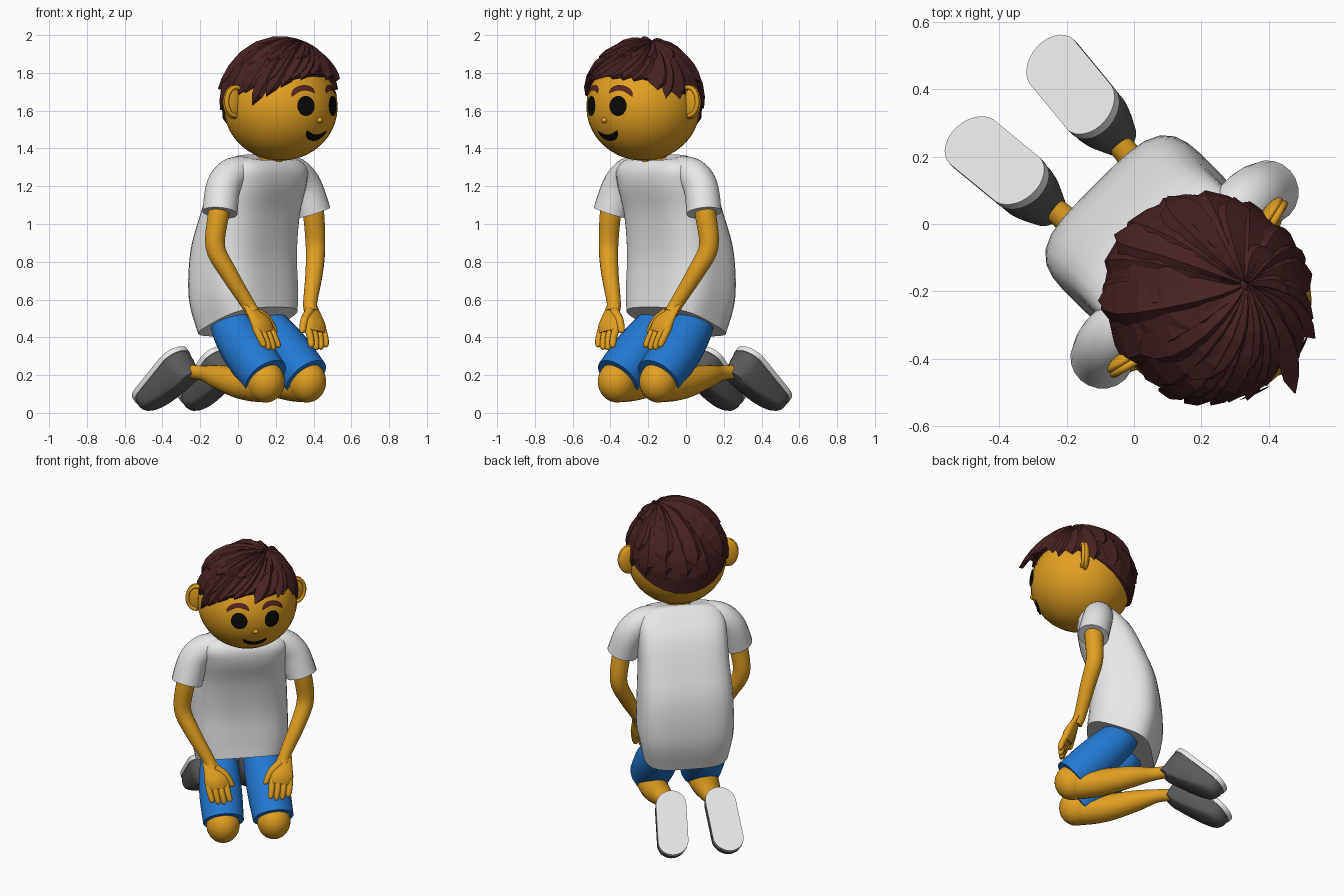
import bpy, bmesh, math, random
from math import sin, cos, pi, radians, sqrt
from mathutils import Vector, Matrix

if "Cube" in bpy.data.objects:
    bpy.data.objects.remove(bpy.data.objects["Cube"])
random.seed(7)
TURN = Matrix.Rotation(radians(45), 4, 'Z')   # parts face -y, then the figure turns


def material(name, r, g, b):
    m = bpy.data.materials.new(name)
    m.use_nodes = True
    m.diffuse_color = (r, g, b, 1)
    bsdf = next(n for n in m.node_tree.nodes if n.type == 'BSDF_PRINCIPLED')
    bsdf.inputs["Base Color"].default_value = (r, g, b, 1)
    return m


SKIN = material("skin", .76, .35, .015)
WHITE = material("shirt white", .83, .83, .83)
BLUE = material("shorts blue", .016, .19, .65)
GREY = material("shoe grey", .1, .1, .1)
SOLE = material("sole light grey", .8, .8, .8)
HAIR = material("hair brown", .065, .016, .016)
BROW = material("brow brown", .1, .02, .018)
BLACK = material("black", .003, .003, .003)


def finish(name, bm, mat, smooth=True):
    bmesh.ops.remove_doubles(bm, verts=bm.verts, dist=1e-5)
    bmesh.ops.recalc_face_normals(bm, faces=bm.faces)
    for f in bm.faces:
        f.smooth = smooth
    me = bpy.data.meshes.new(name)
    bm.to_mesh(me)
    bm.free()
    if smooth:
        me.set_sharp_from_angle(angle=radians(50))
    me.materials.append(mat)
    ob = bpy.data.objects.new(name, me)
    bpy.context.collection.objects.link(ob)
    ob.matrix_world = TURN
    return ob


def loft(bm, rings):
    vs = [[bm.verts.new(p) for p in ring] for ring in rings]
    n = len(vs[0])
    for a, b in zip(vs, vs[1:]):
        for i in range(n):
            j = (i + 1) % n
            bm.faces.new((a[i], a[j], b[j], b[i]))
    bm.faces.new(vs[0])
    bm.faces.new(vs[-1])


def spline(keys, steps=5):
    """Smooth interpolation through tuples of any length."""
    k = [Vector(p) for p in keys]
    k = [k[0]] + k + [k[-1]]
    out = []
    for a, b, c, d in zip(k, k[1:], k[2:], k[3:]):
        for i in range(steps):
            t = i / steps
            out.append(b + (c - a) * (t / 2) + (a * 2 - b * 5 + c * 4 - d) * (t * t / 2)
                       + (b * 3 - a - c * 3 + d) * (t ** 3 / 2))
    return out + [k[-1]]


def tube(name, keys, mat, sides=20, ref=(1, 0, 0), flat=1):
    """Round limb through (x, y, z, radius) points."""
    pts = spline(keys)
    rings = []
    for i, p in enumerate(pts):
        tan = (pts[min(i + 1, len(pts) - 1)] - pts[max(i - 1, 0)]).to_3d().normalized()
        up = tan.cross(Vector(ref)).normalized()
        side = up.cross(tan)
        angles = [2 * pi * j / sides for j in range(sides)]
        rings.append([p.to_3d() + (side * cos(a) + up * sin(a) * flat) * p[3] for a in angles])
    bm = bmesh.new()
    loft(bm, rings)
    return finish(name, bm, mat)


def ball(name, centre, radii, mat, yaw=0):
    bm = bmesh.new()
    m = Matrix.Translation(centre) @ Matrix.Rotation(yaw, 4, 'Z') @ Matrix.Diagonal((*radii, 1))
    bmesh.ops.create_uvsphere(bm, u_segments=32, v_segments=20, radius=1, matrix=m)
    return finish(name, bm, mat)


# Shirt body: front y, front z, back y, back z, half width
shirt = spline([(-.28, .56, .11, .405, .26), (-.268, .66, .162, .6, .286), (-.258, .84, .152, .85, .283),
                (-.285, 1.05, .085, 1.05, .27), (-.33, 1.2, .005, 1.22, .267),
                (-.335, 1.285, -.08, 1.315, .255), (-.305, 1.335, -.135, 1.362, .19),
                (-.285, 1.33, -.165, 1.37, .075)])


def shirt_ring(fy, fz, by, bz, w):
    """Rounded box outline, squarer at the back."""
    ring = []
    for i in range(40):
        c, s = cos(2 * pi * i / 40), sin(2 * pi * i / 40)
        e = 4 if s > 0 else 3
        k = (abs(c) ** e + abs(s) ** e) ** (-1 / e)
        t = (s * k + 1) / 2
        ring.append((c * k * w, fy + (by - fy) * t, fz + (bz - fz) * t))
    return ring


bm = bmesh.new()
loft(bm, [shirt_ring(*p) for p in shirt])
finish("shirt_body", bm, WHITE)
tube("neck", [(0, -.22, 1.28, .075), (0, -.245, 1.36, .072), (0, -.27, 1.45, .08)], SKIN)

# Limbs, built once per side
for s, tag in ((-1, "right"), (1, "left")):
    def limb(name, keys, mat, **kw):
        return tube(tag + "_" + name, [(s * x, y, z, r) for x, y, z, r in keys], mat, **kw)

    limb("sleeve", [(.13, -.215, 1.275, .078), (.23, -.195, 1.265, .088), (.305, -.195, 1.195, .092),
                    (.35, -.215, 1.06, .094)], WHITE, ref=(0, 1, 0))
    limb("arm", [(.33, -.2, 1.2, .06), (.355, -.21, 1.06, .057), (.375, -.205, .88, .052),
                 (.32, -.25, .74, .046), (.235, -.305, .58, .037), (.22, -.33, .53, .037)], SKIN)
    limb("palm", [(.24, -.3, .59, .034), (.22, -.34, .53, .052), (.2, -.375, .47, .072),
                  (.19, -.39, .425, .066)], SKIN, flat=.45)
    for i in range(4):
        x, drop = .25 - .036 * i, .012 * abs(i - 1.6)
        limb("finger_%d" % (i + 1), [(x, -.375, .46, .02), (x - .008, -.408, .4, .019),
             (x - .018, -.424, .34 + drop, .016), (x - .021, -.426, .328 + drop, .004)], SKIN, sides=10)
    limb("thumb", [(.2, -.34, .54, .024), (.14, -.36, .495, .022), (.105, -.378, .435, .017),
                   (.102, -.38, .423, .004)], SKIN, sides=10)

    limb("shorts_leg", [(.115, -.035, .53, .09), (.13, -.09, .45, .115), (.145, -.22, .32, .13),
                        (.152, -.36, .188, .124)], BLUE)
    ball(tag + "_knee", (s * .155, -.36, .165), (.1, .105, .11), SKIN)
    limb("shin", [(.155, -.38, .15, .08), (.155, -.31, .148, .09), (.155, -.18, .155, .082),
                  (.145, 0, .19, .064), (.132, .13, .21, .04), (.145, .25, .22, .037)], SKIN)

    # Shoe: stadium outlines stacked away from the tilted sole
    heel, along, normal = Vector((0, .26, .335)), Vector((0, .72, -.69)), Vector((0, .69, .72))

    def outline(start, end, w, off):
        ring = []
        for i in range(32):
            a = 2 * pi * (i + .5) / 32
            u = (start + end) / 2 + w * cos(a) + math.copysign((end - start) / 2 - w, cos(a))
            p = heel + along * u + normal * off
            ring.append((s * (.145 + .07 * u) + w * sin(a), p.y, p.z))
        return ring

    bm = bmesh.new()
    loft(bm, [outline(*r) for r in spline([(.005, .405, .088, 0), (.005, .41, .09, -.04),
              (.01, .385, .085, -.08), (.015, .29, .073, -.115), (.015, .14, .056, -.15)], 3)])
    finish(tag + "_shoe", bm, GREY)
    bm = bmesh.new()
    loft(bm, [outline(0, .415, .093, -.005), outline(0, .415, .093, .025)])
    finish(tag + "_sole", bm, SOLE)

# Head and face
HC, HR = Vector((0, -.32, 1.62)), Vector((.3, .303, .285))
ball("head", HC, HR, SKIN)
ball("nose", (0, -.61, 1.55), (.018, .018, .016), SKIN)


def face_plate(name, x0, x1, low, high, mat):
    """Thin sheet laid on the head between two height curves."""
    bm, cols, rows = bmesh.new(), 16, 6
    grid = []
    for i in range(cols + 1):
        u = (1 - cos(pi * i / cols)) / 2
        x = x0 + (x1 - x0) * u
        line = []
        for j in range(rows + 1):
            z = low(u) + (high(u) - low(u)) * j / rows
            d = sqrt(1 - (x / HR.x) ** 2 - ((z - HC.z) / HR.z) ** 2)
            line.append(bm.verts.new((x, HC.y - HR.y * d - .008, z)))
        grid.append(line)
    for a, b in zip(grid, grid[1:]):
        for j in range(rows):
            bm.faces.new((a[j], b[j], b[j + 1], a[j + 1]))
    return finish(name, bm, mat)


def bow(u):
    return sqrt(max(0, 1 - (2 * u - 1) ** 2))


for s, tag in ((-1, "right"), (1, "left")):
    face_plate(tag + "_eye", s * .1 - .047, s * .1 + .047,
               lambda u: 1.625 - .053 * bow(u), lambda u: 1.625 + .053 * bow(u), BLACK)
    face_plate(tag + "_eyebrow", s * .17, s * .042,
               lambda u: 1.672 + .026 * sin(pi * u) + .018 * u,
               lambda u: 1.682 + .042 * bow(u) + .02 * u, BROW)
    # Ears are thin discs that face forward
    ball(tag + "_ear", (s * .3, -.268, 1.645), (.066, .026, .09), SKIN, s * .2)
    rim = [(s * (.303 + .054 * cos(a)), -.287 + .014 * cos(a), 1.648 + .076 * sin(a), .012)
           for a in (pi * k / 6 - pi / 2 for k in range(9))]
    tube(tag + "_ear_rim", rim, SKIN, sides=8, ref=(0, 1, 0))
face_plate("mouth", -.074, .074, lambda u: 1.492 - .052 * bow(u),
           lambda u: 1.497 - .024 * sin(pi * u), BLACK)

# Hair: a faceted cap plus broad pointed locks that fan out from the crown
AC, AR = Vector((0, -.315, 1.625)), Vector((.322, .342, .355))


def heading(a, th):
    return Vector((sin(a) * sin(th), -cos(a) * sin(th), cos(th)))


def on_hair(v, k):
    v = v.normalized()
    return AC + Vector((v.x * AR.x, v.y * AR.y, v.z * AR.z)) * k


def hairline(a):
    return radians(82.5 - 26 * cos(a) + 3.5 * cos(2 * a))


bm = bmesh.new()
turns = [2 * pi * i / 28 for i in range(28)]
rings = [[on_hair(heading(a, hairline(a) * t), k) for a in turns]
         for t, k in ((.03, 1), (.25, 1), (.45, .98), (.65, .955), (.82, .94), (.98, .935), (1, .84))]
loft(bm, rings)
finish("hair_cap", bm, HAIR, False)

CROWN = Vector((.12, -.05, .34)).normalized()


def lock(bm, a, th, width, lift, flick, curl):
    end = heading(a, th)
    path = [CROWN.lerp(end, .05 + .95 * i / 7).normalized() for i in range(8)]
    rings = []
    for i, v in enumerate(path):
        t = i / 7
        tan = path[min(i + 1, 7)] - path[max(i - 1, 0)]
        side = v.cross(tan).normalized()
        v = v + side * curl * sin(pi * t)
        w = width * (.2 + 1.1 * t) * (1 - t ** 5) + .004
        k = .985 + flick * t ** 3
        rings.append([on_hair(v - side * w, k - .01), on_hair(v + side * w * .4, k + lift * (1 - t ** 3) + .012),
                      on_hair(v + side * w, k - .03), on_hair(v, k - .06)])
    loft(bm, rings)


bm = bmesh.new()
# Lower layer, short over the face and hanging on the back
for i in range(15):
    a = 2 * pi * i / 15 - pi
    front = max(0, cos(a))
    th = min(hairline(a) + radians(5), radians(94)) + radians(random.uniform(-4, 3))
    lock(bm, a, th, .26, .02 + .01 * front, .07 * front - .035, random.uniform(.04, .12))
# Upper layer
for i in range(10):
    a = 2 * pi * i / 10 + .2
    lock(bm, a, hairline(a) * random.uniform(.6, .8), .26, .045, .03, random.uniform(.02, .14))
# Fringe swept to one side, forward tuft and sideburns
for a, th, flick in ((-.05, 70, .19), (.45, 68, .08), (-.45, 67, .04), (-.8, 73, 0), (-1.05, 81, -.01),
                     (-1.3, 89, -.03), (1.2, 83, -.03)):
    lock(bm, a, radians(th), .15, .045, flick, .1)
finish("hair_locks", bm, HAIR, False)
